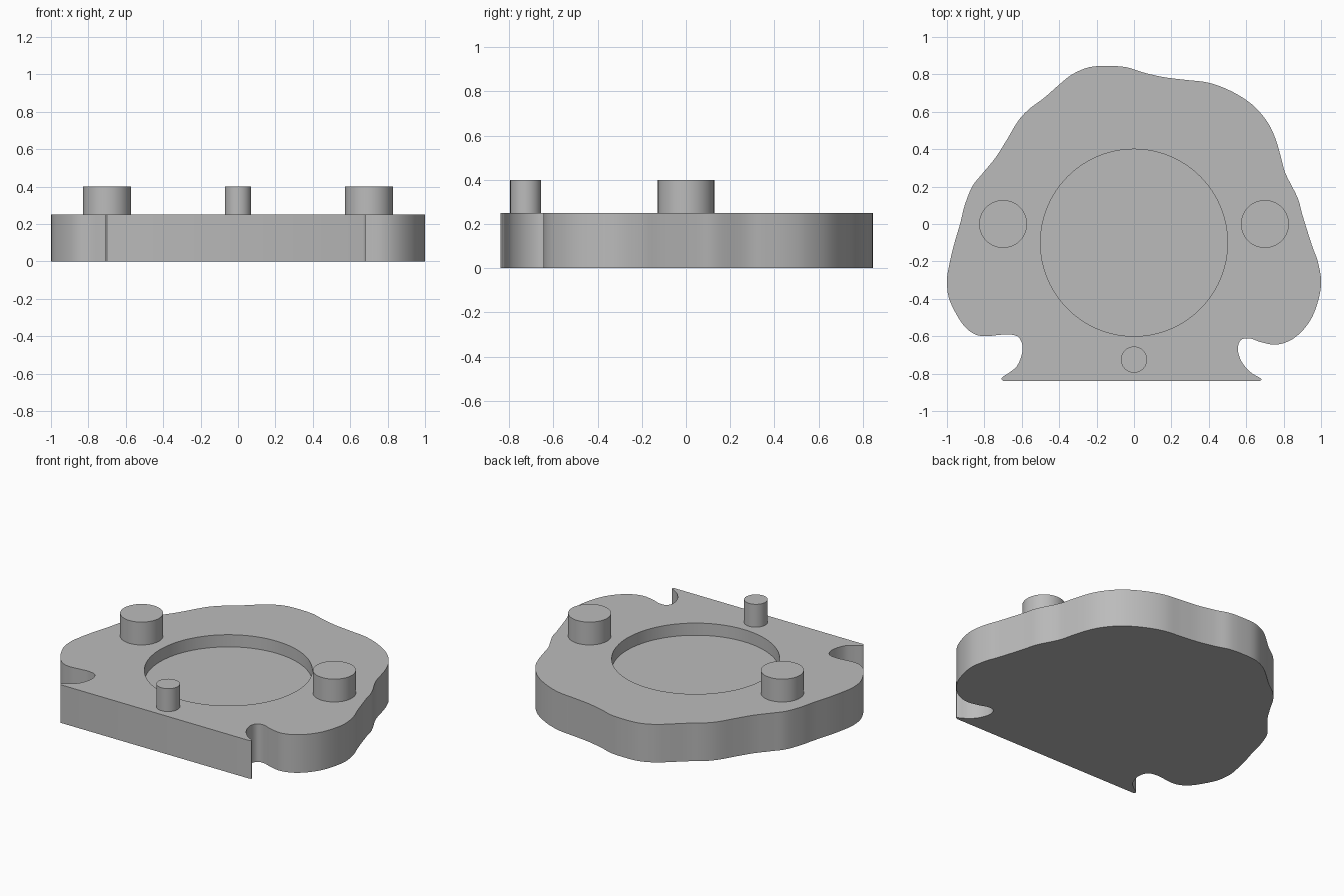
import bpy, bmesh, math
from mathutils import Vector

if "Cube" in bpy.data.objects:
    bpy.data.objects.remove(bpy.data.objects["Cube"])

grey = bpy.data.materials.new("plain grey")
grey.diffuse_color = (0.5, 0.5, 0.5, 1)
grey.use_nodes = True
grey.node_tree.nodes["Principled BSDF"].inputs["Base Color"].default_value = grey.diffuse_color

TOP, FLOOR, PEG_TOP = 0.25, 0.17, 0.40

# Wavy plate outline, counterclockwise from the right front tip to the left one
OUTLINE = [
    (.67, -.84), (.68, -.828), (.62, -.79), (.575, -.735), (.555, -.67), (.572, -.62), (.62, -.612),
    (.68, -.632), (.76, -.645), (.84, -.62), (.91, -.56), (.965, -.47), (1, -.33),
    (.985, -.21), (.95, -.11), (.90, .05), (.875, .14), (.81, .27), (.785, .36),
    (.755, .46), (.71, .55), (.63, .64), (.52, .71), (.40, .755), (.28, .77),
    (.16, .785), (.05, .81), (-.04, .838), (-.14, .845), (-.24, .838), (-.33, .80),
    (-.40, .745), (-.48, .675), (-.56, .615), (-.62, .55), (-.68, .45), (-.74, .355),
    (-.81, .27), (-.865, .20), (-.905, .10), (-.93, 0), (-.965, -.12), (-.99, -.23),
    (-1, -.31), (-.985, -.41), (-.92, -.53), (-.86, -.585), (-.80, -.60),
    (-.73, -.594), (-.67, -.59), (-.615, -.607), (-.595, -.67), (-.62, -.75),
    (-.66, -.79), (-.707, -.822), (-.70, -.84),
]


def smooth_path(points, steps=5):
    """Catmull-Rom curve through an open list of points."""
    p = [Vector(q) for q in [points[0]] + points + [points[-1]]]
    path = []
    for a, b, c, d in zip(p, p[1:], p[2:], p[3:]):
        for i in range(steps):
            t = i / steps
            path.append(0.5 * (2 * b + (c - a) * t + (2 * a - 5 * b + 4 * c - d) * t * t
                               + (3 * b - a - 3 * c + d) * t ** 3))
    return path + [p[-1]]


def circle(x, y, r, n=96):
    return [Vector((x + r * math.cos(2 * math.pi * i / n), y + r * math.sin(2 * math.pi * i / n)))
            for i in range(n)]


def ring(bm, path, z):
    return [bm.verts.new((p.x, p.y, z)) for p in path]


def wall(bm, low, high):
    for i in range(len(low)):
        j = (i + 1) % len(low)
        bm.faces.new((low[i], low[j], high[j], high[i]))


def finish(bm, name):
    bmesh.ops.recalc_face_normals(bm, faces=bm.faces)
    mesh = bpy.data.meshes.new(name)
    bm.to_mesh(mesh)
    bm.free()
    mesh.materials.append(grey)
    obj = bpy.data.objects.new(name, mesh)
    bpy.context.collection.objects.link(obj)
    bpy.ops.object.select_all(action='DESELECT')
    obj.select_set(True)
    bpy.context.view_layer.objects.active = obj
    bpy.ops.object.shade_smooth_by_angle(angle=math.radians(35))


def peg(name, x, y, r):
    bm = bmesh.new()
    low, high = (ring(bm, circle(x, y, r, 64), z) for z in (TOP, PEG_TOP))
    wall(bm, low, high)
    bm.faces.new(high)
    bm.faces.new(low[::-1])
    finish(bm, name)


# Base plate with a shallow round recess
bm = bmesh.new()
path, hole = smooth_path(OUTLINE), circle(0, -0.1, 0.5)
low, high = ring(bm, path, 0), ring(bm, path, TOP)
floor, rim = ring(bm, hole, FLOOR), ring(bm, hole, TOP)
wall(bm, low, high)
wall(bm, floor, rim)
bm.faces.new(low[::-1])
bm.faces.new(floor)
edges = [bm.edges.get((r[i - 1], r[i])) for r in (high, rim) for i in range(len(r))]
bmesh.ops.triangle_fill(bm, edges=edges, use_beauty=True, normal=(0, 0, 1))
finish(bm, "base_plate")

# Two large side pegs and one small front peg
for side, x in (("left", -0.7), ("right", 0.7)):
    peg(side + "_peg", x, 0, 0.128)
peg("front_peg", 0, -0.725, 0.07)
